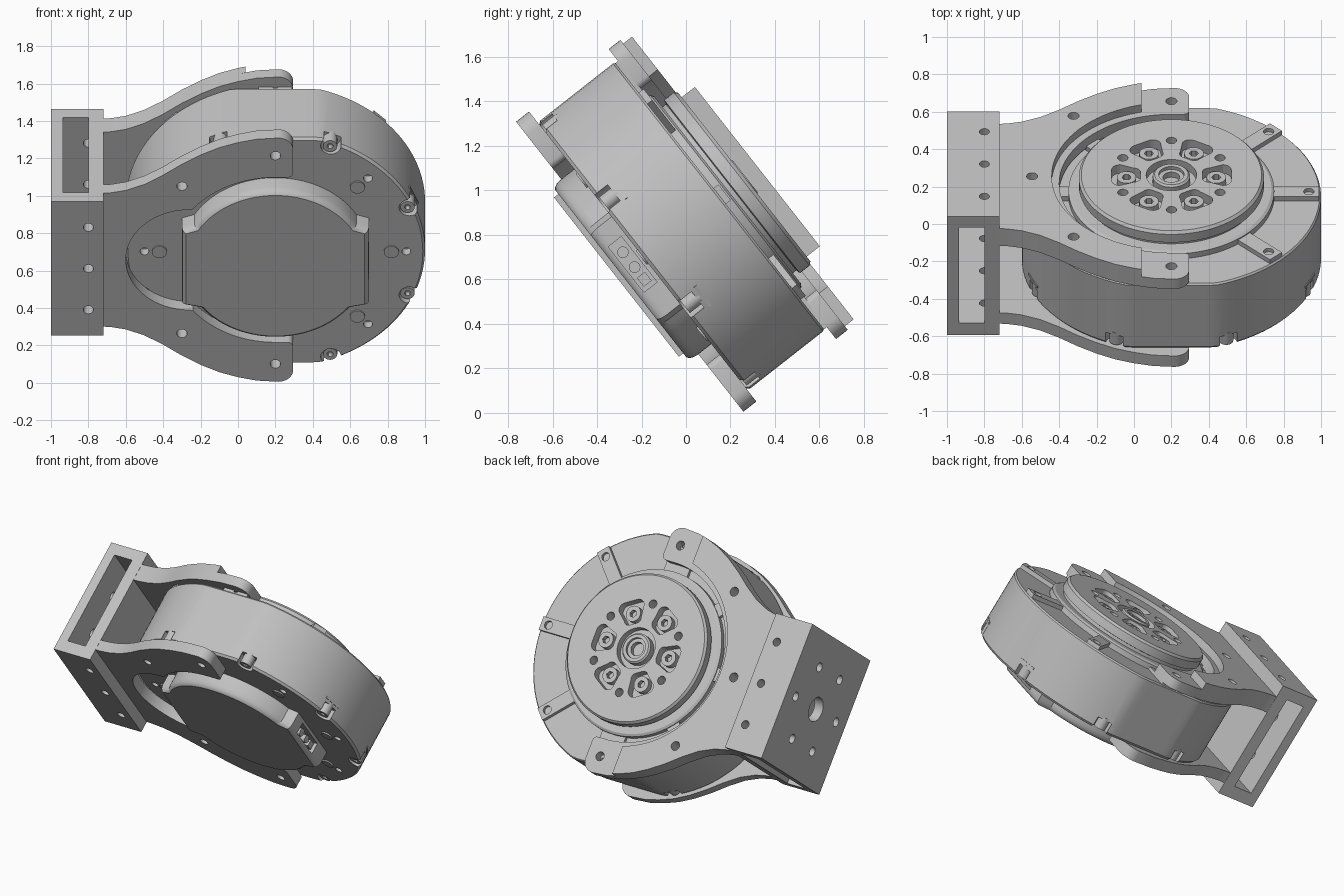
import bpy, bmesh
from math import sin, cos, pi, radians
from mathutils import Matrix, Vector

old = bpy.data.objects.get("Cube")
if old:
    bpy.data.objects.remove(old, do_unlink=True)

# One grey metal for everything
metal = bpy.data.materials.new("grey_metal")
metal.use_nodes = True
GREY = (0.53, 0.53, 0.53, 1)
metal.diffuse_color = GREY
metal.node_tree.nodes["Principled BSDF"].inputs["Base Color"].default_value = GREY

# Parts are laid out flat (disc axis = local z), then tilted as a whole
TILT = Matrix.Translation((0, -0.415, 0.53)) @ Matrix.Rotation(radians(-51.9), 4, "X")
CX = 0.2  # x of the disc axis


def arc(x, y, r, a0, a1, n):
    return [(x + r * cos(radians(a0 + (a1 - a0) * i / n)),
             y + r * sin(radians(a0 + (a1 - a0) * i / n))) for i in range(n + 1)]


def circle(x, y, r, n=24):
    return arc(x, y, r, 0, 360, n)[:-1]


def rect(x0, x1, y0, y1):
    return [(x0, y0), (x1, y0), (x1, y1), (x0, y1)]


def polar(r, deg):
    return CX + r * cos(radians(deg)), r * sin(radians(deg))


def solid(outline, rings, axis="z", centre=(CX, 0)):
    """Outline lofted through rings of (height, scale)."""
    return outline, rings, axis, centre


def prism(outline, h0, h1, axis="z"):
    return solid(outline, [(h0, 1), (h1, 1)], axis)


def build(name, solids):
    bm = bmesh.new()
    for outline, rings, axis, (cx, cy) in solids:
        loops = []
        for h, s in rings:
            pts = [(cx + (x - cx) * s, cy + (y - cy) * s) for x, y in outline]
            loops.append([bm.verts.new(TILT @ Vector((h, p, q) if axis == "x" else (p, q, h)))
                          for p, q in pts])
        n = len(outline)
        for lo, hi in zip(loops, loops[1:]):
            for i in range(n):
                j = (i + 1) % n
                bm.faces.new((lo[i], lo[j], hi[j], hi[i]))
        bm.faces.new(loops[0][::-1])
        bm.faces.new(loops[-1])
    bmesh.ops.recalc_face_normals(bm, faces=bm.faces)
    mesh = bpy.data.meshes.new(name)
    bm.to_mesh(mesh)
    bm.free()
    mesh.materials.append(metal)
    ob = bpy.data.objects.new(name, mesh)
    bpy.context.scene.collection.objects.link(ob)
    return finish(ob)


def finish(ob):
    ob.data.shade_smooth()
    ob.data.set_sharp_from_angle(angle=radians(28))
    return ob


def cut(ob, solids):
    cutter = build("cutter", solids)
    cutter.hide_render = True
    mod = ob.modifiers.new("cut", "BOOLEAN")
    mod.operation, mod.solver, mod.object = "DIFFERENCE", "EXACT", cutter
    bpy.context.view_layer.update()
    mesh = bpy.data.meshes.new_from_object(ob.evaluated_get(bpy.context.evaluated_depsgraph_get()))
    ob.modifiers.clear()
    ob.data = mesh
    bpy.data.objects.remove(cutter, do_unlink=True)
    finish(ob)


def mirrored(half):
    return half + [(x, -y) for x, y in reversed(half) if abs(y) > 1e-4]


# Motor housing: round drum with two flats, screw notches round the lower rim
drum = [(x, max(-0.765, min(0.765, y))) for x, y in circle(CX, 0, 0.8, 120)]
housing = build("motor_housing", [solid(drum, [(0.28, 0.985), (0.295, 1), (0.71, 1), (0.72, 0.99)])])
rim_angles = [22.5 + 45 * i for i in range(8)]
notches = [prism(circle(*polar(0.775, a), 0.055), 0.2, 0.355) for a in rim_angles]
notches += [prism(circle(*polar(0.7, a + 22.5), 0.024, 16), 0.2, 0.33) for a in rim_angles]
cut(housing, notches)
rim_screws = build("rim_screws", [prism(circle(*polar(0.765, a), 0.038), 0.29, 0.37) for a in rim_angles])
cut(rim_screws, [prism(circle(*polar(0.765, a), 0.018, 6), 0.2, 0.32) for a in rim_angles])
build("underside_buttons", [prism(circle(*polar(0.62, 45 * i), 0.04), 0.272, 0.3) for i in range(8)])


# Small raised ledges above the rim screws
def turned(pts, deg):
    c, s = cos(radians(deg)), sin(radians(deg))
    return [(CX + x * c - y * s, x * s + y * c) for x, y in pts]


build("rim_ledges", [prism(turned(rect(0.76, 0.803, -0.06, 0.06), a), 0.375, 0.39)
                     for a in rim_angles if abs(sin(radians(a))) < 0.7])

# Radial ribs on the upper face, each with a screw hole
rib_angles = [45 * i for i in range(8)]
ribs = build("radial_ribs", [solid(turned(rect(0.52, 0.79, -0.045, 0.045), a), [(0.71, 1), (0.748, 1)])
                             for a in rib_angles if a not in (90, 270)]
             + [prism(turned(rect(0.52, 0.76, -0.09, 0.09), a), 0.71, 0.74) for a in (90, 270)])
cut(ribs, [prism(circle(*polar(0.735, a), 0.028, 16), 0.725, 0.8) for a in rib_angles])

# Output disc with screw pockets, dowel holes and a hollow hub
disc = build("output_disc", [solid(circle(CX, 0, 1, 96), [
    (0.70, 0.55), (0.755, 0.55), (0.765, 0.535), (0.765, 0.475), (0.785, 0.475),
    (0.79, 0.495), (0.845, 0.495), (0.86, 0.482)])])
hexes = [60 * i for i in range(6)]


def pocket(a):
    wide = arc(0.275, 0, 0.05, -45, 45, 6)
    shape = [(x, y + 0.035) for x, y in wide] + [(0.275, 0.09)] + arc(0.2, 0.03, 0.03, 90, 180, 4)
    shape = [(x, y) for x, y in shape if y >= 0]
    half = arc(0.275, 0.045, 0.045, 0, 90, 5) + arc(0.2, 0.025, 0.035, 90, 180, 5)
    return turned(half + [(x, -y) for x, y in reversed(half)], a)


cut(disc, [prism(pocket(a), 0.80, 0.9) for a in hexes]
    + [prism(circle(*polar(0.3, a + 30), 0.028, 16), 0.78, 0.9) for a in hexes]
    + [prism(circle(CX, 0, 0.135, 40), 0.81, 0.9)])
screws = build("disc_screws", [prism(circle(*polar(0.24, a), 0.052), 0.79, 0.845) for a in hexes])
cut(screws, [prism(circle(*polar(0.24, a), 0.025, 6), 0.81, 0.9) for a in hexes])
hub = build("hub", [solid(circle(CX, 0, 1, 40), [(0.79, 0.1), (0.855, 0.1), (0.865, 0.09)])])
cut(hub, [solid(circle(CX, 0, 1, 32), [(0.8, 0.045), (0.845, 0.045), (0.845, 0.068), (0.9, 0.068)])])

# Rear cap: round cover with squared-off sides and a plug socket
cover = [(CX + 0.5 * (1 if x > CX else -1), y) if -0.25 < y < 0.28 else (x, y)
         for x, y in circle(CX, 0, 0.5, 120)]
cap = build("rear_cap", [solid(cover, [(0.155, 0.955), (0.162, 0.975), (0.178, 0.992),
                                       (0.2, 1), (0.3, 1)])])
cut(cap, [prism(rect(-0.13, 0.13, 0.185, 0.26), 0.655, 0.75, "x")])
build("plug_pins", [prism(circle(y, 0.222, 0.026, 16), 0.64, 0.69, "x") for y in (-0.07, 0.015)]
      + [prism(rect(0.06, 0.11, 0.2, 0.245), 0.64, 0.69, "x")])

# Bracket arms: outer edge swells from the block to the rounded tip
edge = [(-0.73, 0.453), (-0.68, 0.456), (-0.6, 0.472), (-0.5, 0.513), (-0.4, 0.576), (-0.3, 0.65),
        (-0.2, 0.713), (-0.1, 0.763), (0, 0.797), (0.1, 0.82)]
tip = arc(0.215, 0.748, 0.08, 90, 0, 8)
lower_arm = mirrored(edge + tip + arc(0.265, 0.59, 0.03, 0, -90, 4)
                     + arc(CX, 0, 0.56, 88, 142, 16) + arc(-0.26, 0, 0.34, 90, 180, 16))
upper_arm = mirrored(edge + tip + arc(0.265, 0.63, 0.03, 0, -90, 4) + arc(CX, 0, 0.6, 88, 180, 28))
raised = mirrored(edge[:-1] + [(0.04, 0.807)] + arc(CX, 0, 0.64, 104.5, 180, 28))

lower = build("lower_bracket_arm", [prism(lower_arm, 0.206, 0.28)])
cut(lower, [prism(circle(*polar(0.707, a), 0.028, 16), 0.1, 0.4) for a in (90, 135, 225, 270)])
plates = (("upper_bracket_arm", upper_arm, 0.735, 0.802, (90, 135, 180, 225, 270)),
          ("upper_arm_raised_plate", raised, 0.80, 0.852, (135, 180, 225)))
for name, outline, h0, h1, angles in plates:
    plate = build(name, [prism(outline, h0, h1)])
    cut(plate, [prism(circle(*polar(0.74 if a % 180 else 0.745, a) if a not in (90, 270)
                             else polar(0.715, a), 0.03, 16), 0.6, 1) for a in angles])

# Mounting block: open tube with screw holes in its walls
block = build("mounting_block", [prism(rect(-1, -0.72, -0.455, 0.455), 0.13, 0.935)])
cut(block, [prism(rect(-0.935, -0.8, -0.6, 0.6), 0.21, 0.86)])
holes = [prism(circle(-0.8, y, 0.027, 16), h, h + 0.12) for y in (-0.28, 0, 0.28) for h in (0.1, 0.84)]
cut(block, holes)
face_holes = [prism(circle(0, 0.532, 0.08, 32), -1.1, -0.9, "x")]
for a in hexes:
    y, z = 0.28 * cos(radians(a + 30)), 0.28 * sin(radians(a + 30))
    face_holes.append(prism(circle(y, 0.532 + z, 0.03, 16), -1.1, -0.9, "x"))
cut(block, face_holes)
